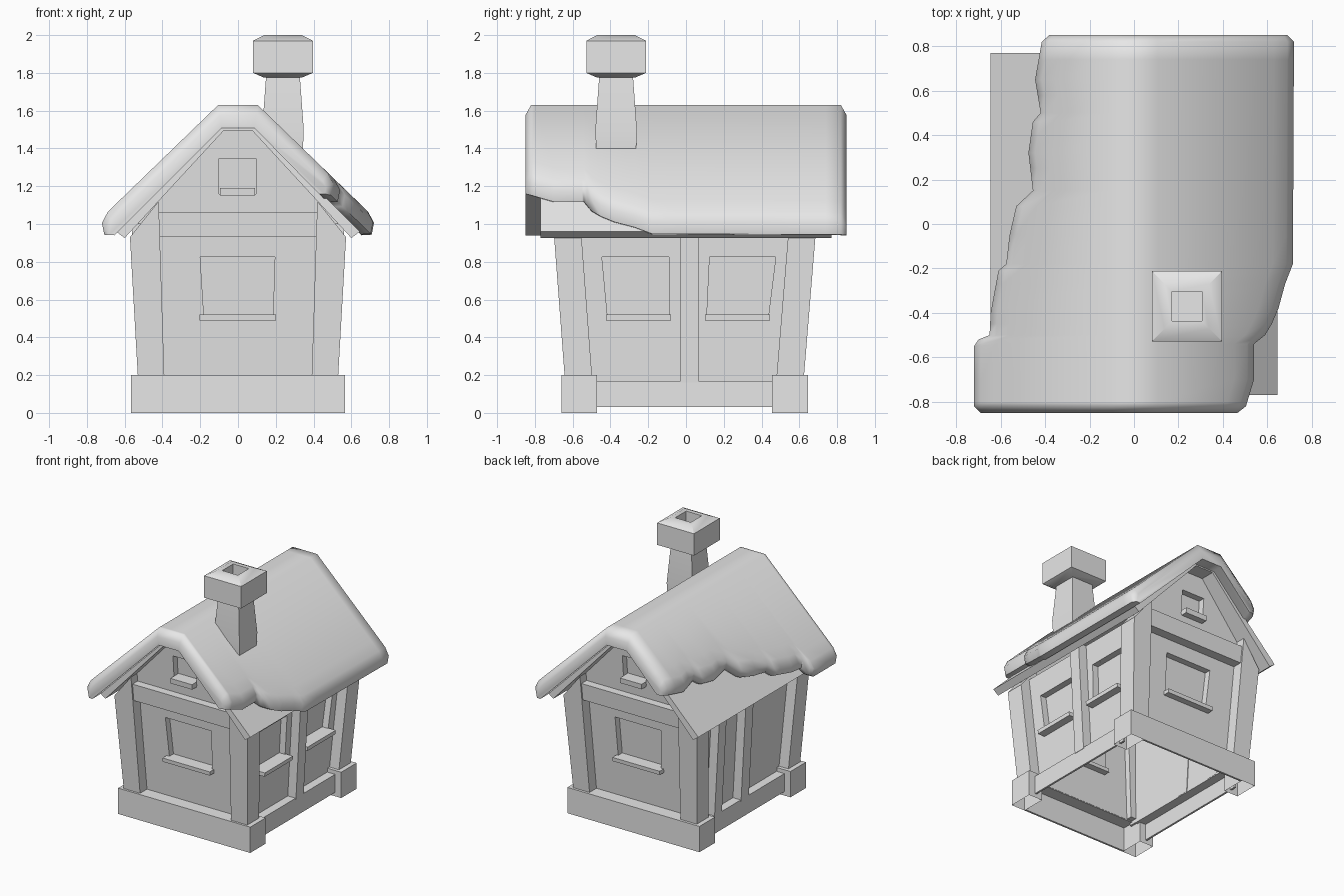
import bpy, bmesh, math

cube = bpy.data.objects.get("Cube")
if cube:
    bpy.data.objects.remove(cube, do_unlink=True)

grey = bpy.data.materials.new("plain_grey")
grey.use_nodes = True
grey.diffuse_color = (0.8, 0.8, 0.8, 1)
grey.node_tree.nodes["Principled BSDF"].inputs["Base Color"].default_value = (0.8, 0.8, 0.8, 1)


def make(name, verts, faces, smooth=None):
    """Mesh object with outward normals."""
    bm = bmesh.new()
    vs = [bm.verts.new(v) for v in verts]
    for f in faces:
        bm.faces.new([vs[i] for i in f])
    bmesh.ops.recalc_face_normals(bm, faces=bm.faces)
    mesh = bpy.data.meshes.new(name)
    bm.to_mesh(mesh)
    bm.free()
    mesh.materials.append(grey)
    obj = bpy.data.objects.new(name, mesh)
    bpy.context.collection.objects.link(obj)
    if smooth:
        bpy.ops.object.select_all(action='DESELECT')
        obj.select_set(True)
        bpy.context.view_layer.objects.active = obj
        bpy.ops.object.shade_smooth_by_angle(angle=math.radians(smooth))


def loft(name, rings, smooth=None, open_start=False):
    """Skin through rings of equal point count, with end caps."""
    n = len(rings[0])
    faces = [[k * n + i, k * n + (i + 1) % n, (k + 1) * n + (i + 1) % n, (k + 1) * n + i]
             for k in range(len(rings) - 1) for i in range(n)]
    faces.append([(len(rings) - 1) * n + i for i in range(n)])
    if not open_start:
        faces.append(list(range(n)))
    make(name, [p for r in rings for p in r], faces, smooth)


# Leaning wall planes: u runs along the wall, v is height, d is distance outwards
def wall_plane(axis, sign, base, lean):
    def place(u, v, d):
        dist = sign * (base + lean * (v - 0.2) / 0.73 + d)
        return (u, dist, v) if axis == "y" else (dist, u, v)
    return place


front = wall_plane("y", -1, 0.643, 0.055)
back = wall_plane("y", 1, 0.625, 0.06)
left = wall_plane("x", 1, 0.53, 0.04)
right = wall_plane("x", -1, 0.53, 0.04)


def block(name, place, quad, d0, d1):
    loft(name, [[place(u, v, d) for u, v in quad] for d in (d0, d1)])


def rect(u0, u1, v0, v1):
    return [(u0, v0), (u1, v0), (u1, v1), (u0, v1)]


def window_panel(name, place, outer, hole, d):
    """Thin wall sheet with a window niche that sticks out inside."""
    layers = [(hole, d - 0.055), (hole, d - 0.015), (outer, d - 0.015),
              (outer, d), (hole, d), (hole, d - 0.05)]
    loft(name, [[place(u, v, dd) for u, v in q] for q, dd in layers])


def ledge_beam(name, s, axis, half, inner, outer, z0, z1):
    """L-shaped ground beam, hollow from below."""
    section = [(inner, z1), (outer, z1), (outer, z0), (outer - 0.015, z0),
               (outer - 0.015, z1 - 0.015), (inner, z1 - 0.015)]
    loft(name, [[(u, s * d, z) if axis == "y" else (s * d, u, z) for d, z in section]
                for u in (-half, half)])


# Gable ends
for side, place, s, edge in (("front", front, -1, 0.66), ("back", back, 1, 0.645)):
    for name, m in (("left", 1), ("right", -1)):
        post = [(0.39, 0.19), (0.53, 0.19), (0.572, 0.93), (0.42, 1.12)]
        block(f"{side}_{name}_post", place, [(m * u, v) for u, v in post], -0.145, 0)
        foot = rect(m * 0.45, m * 0.567, s * (edge - 0.19), s * edge)
        loft(f"{side}_{name}_foot", [[(x, y, z) for x, y in foot] for z in (0, 0.2)],
             open_start=True)
    ledge_beam(f"{side}_ground_beam", s, "y", 0.45, 0.54, edge, 0, 0.2)
    block(f"{side}_cross_beam", place, rect(-0.42, 0.42, 0.93, 1.06), -0.12, -0.012)
    hole = [(-0.18, 0.505), (0.185, 0.505), (0.195, 0.825), (-0.2, 0.825)]
    window_panel(f"{side}_wall", place, rect(-0.45, 0.45, 0.18, 1.0), hole, -0.085)
    block(f"{side}_window_sill", place, rect(-0.205, 0.2, 0.49, 0.52), -0.15, -0.035)
    gable = [(-0.54, 1.0), (0.54, 1.0), (0.08, 1.5), (-0.08, 1.5)]
    window_panel(f"{side}_gable", place, gable, rect(-0.1, 0.095, 1.16, 1.348), -0.075)
    block(f"{side}_gable_sill", place, rect(-0.095, 0.09, 1.15, 1.19), -0.14, -0.025)

# Long sides: beam and middle post
for side, place, s in (("left", left, 1), ("right", right, -1)):
    ledge_beam(f"{side}_ground_beam", s, "x", 0.5, 0.43, 0.515, 0.03, 0.17)
    block(f"{side}_middle_post", place, rect(-0.03, 0.065, 0.16, 1.0), -0.1, -0.01)

# Left wall has two skewed windows
halves = (("front", -0.56, 0.0, [(-0.415, 0.505), (-0.09, 0.505), (-0.09, 0.825), (-0.445, 0.825)]),
          ("back", 0.03, 0.55, [(0.11, 0.505), (0.435, 0.505), (0.475, 0.825), (0.125, 0.825)]))
for name, u0, u1, hole in halves:
    window_panel(f"left_{name}_wall", left, rect(u0, u1, 0.16, 1.0), hole, -0.08)
    mid = (hole[0][0] + hole[1][0]) / 2
    block(f"left_{name}_window_sill", left,
          rect(mid - 0.172, mid + 0.172, 0.49, 0.52), -0.14, -0.02)

# Right wall is plain, with a door post
block("right_wall", right, rect(-0.56, 0.55, 0.16, 1.0), -0.095, -0.08)
block("door_post", right, rect(0.3, 0.39, 0.16, 1.0), -0.1, -0.01)

# Roof boards, thinning towards the ridge
half = [(0.075, 1.495), (0.6, 0.926), (0.645, 0.96), (0.1, 1.505)]
profile = half + [(-x, z) for x, z in reversed(half)]
loft("roof_boards", [[(x, y, z) for x, z in profile] for y in (-0.77, 0.77)])

# Thick roof cover with ragged eaves: (y, reach) along each eave
left_eave = [(-0.85, 0.495), (-0.8, 0.51), (-0.7, 0.54), (-0.54, 0.54), (-0.5, 0.59),
             (-0.45, 0.62), (-0.38, 0.65), (-0.27, 0.68), (-0.18, 0.715), (0.85, 0.72)]
right_eave = [(-0.85, 0.72), (-0.55, 0.72), (-0.52, 0.7), (-0.5, 0.65), (-0.4, 0.645),
              (-0.21, 0.61), (-0.18, 0.575), (-0.05, 0.56), (0.08, 0.53), (0.15, 0.455),
              (0.32, 0.475), (0.46, 0.455), (0.5, 0.42), (0.65, 0.445), (0.85, 0.41)]


def reach(table, y):
    for (y0, e0), (y1, e1) in zip(table, table[1:]):
        if y <= y1:
            return e0 + (e1 - e0) * (y - y0) / (y1 - y0)
    return table[-1][1]


def cover_half(e, shrink):
    z = 1.63 - (e - 0.105) * 0.967
    outer = [(0.105, 1.63), (e - 0.09, z + 0.087), (e - 0.03, z + 0.028),
             (e, z - 0.03), (e - 0.012, z - 0.092)]
    ridge, tip = (0.085, 1.51), (e - 0.065, z - 0.095)
    pull = [ridge, (e - 0.125, z - 0.03), tip, tip, tip]
    outer = [(a + (c - a) * shrink, b + (d - b) * shrink)
             for (a, b), (c, d) in zip(outer, pull)]
    return outer + [tip, ridge]


stations = sorted({y for y, _ in left_eave + right_eave} | {-0.82, 0.82, 0.25, 0.4, 0.58, 0.74})
rings = []
for y in stations:
    shrink = 0.45 if abs(y) > 0.84 else 0
    a = cover_half(reach(left_eave, y), shrink)
    b = cover_half(reach(right_eave, y), shrink)
    rings.append([(x, y, z) for x, z in a] + [(-x, y, z) for x, z in reversed(b)])
loft("roof_cover", rings, smooth=60)


# Chimney: square rings of (half width, height), ending in the flue
def square_stack(name, levels):
    loft(name, [[(0.238 + x, -0.37 + y, z) for x, y in rect(-r, r, -r, r)] for r, z in levels],
         smooth=32)


square_stack("chimney_shaft", [(0.106, 1.4), (0.11, 1.5), (0.088, 1.8)])
square_stack("chimney_cap", [(0.1, 1.775), (0.158, 1.8), (0.158, 1.97), (0.1, 2.0),
                             (0.067, 2.0), (0.067, 1.9)])
